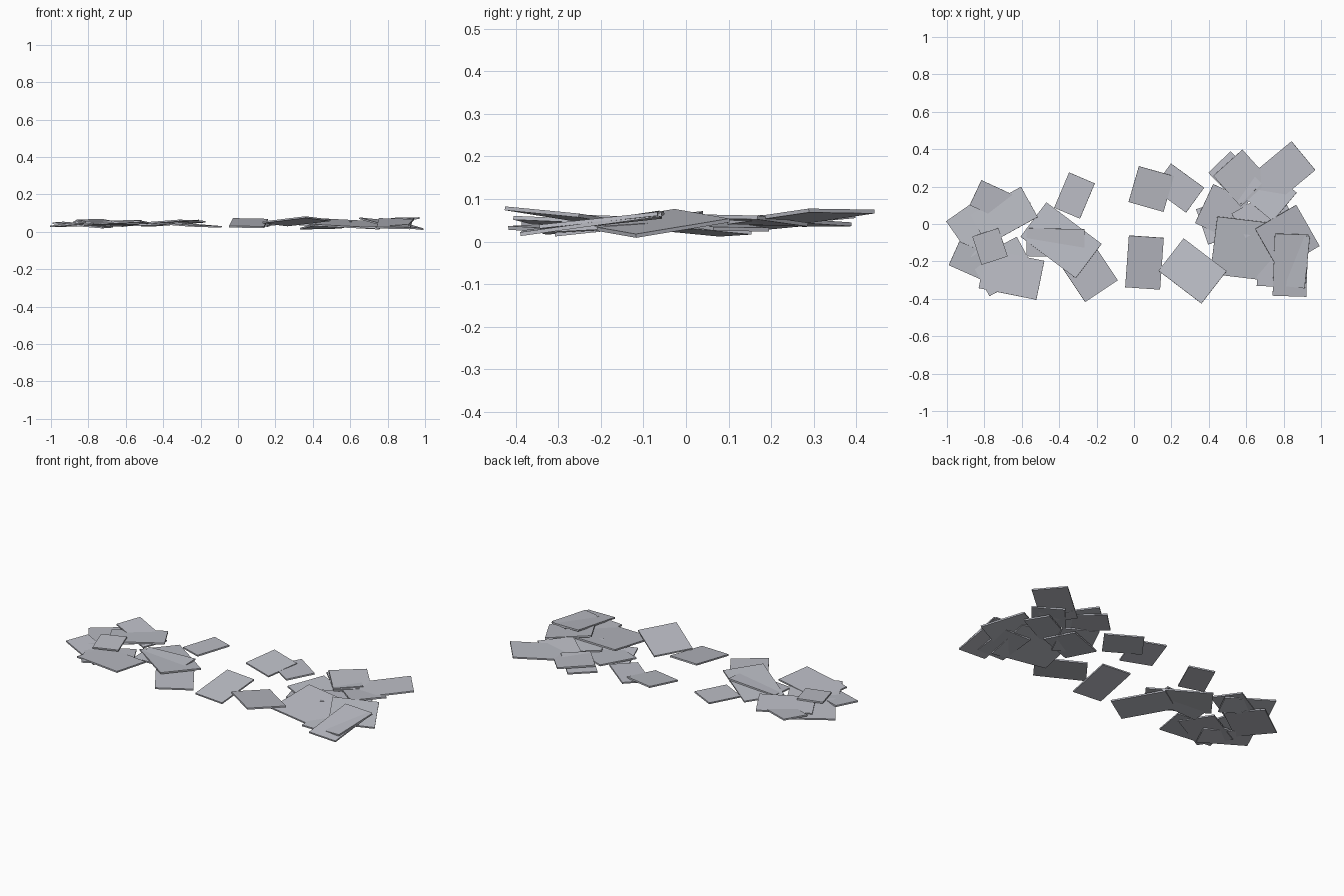
import bpy, math
from mathutils import Matrix, Vector

THICK = 0.009

slate = bpy.data.materials.new("pale slate grey")
slate.diffuse_color = (0.50, 0.51, 0.56, 1)


def plate(name, x, y, w, h, deg, z, gx, gy):
    """Thin rectangular tile, turned about z and tilted to slopes gx, gy."""
    bpy.ops.mesh.primitive_cube_add(size=1)
    ob = bpy.context.object
    ob.name = name
    normal = Vector((-gx, -gy, 1)).normalized()
    tilt = Vector((0, 0, 1)).rotation_difference(normal).to_matrix().to_4x4()
    ob.matrix_world = (Matrix.Translation((x, y, z)) @ tilt
                       @ Matrix.Rotation(math.radians(deg), 4, 'Z')
                       @ Matrix.Diagonal((w, h, THICK, 1)))
    ob.data.materials.append(slate)


# x, y, width, depth, turn, height, slope x, slope y
left_pile = [
    (-.716, .107, .29, .148, -25, .046, -.05, .08),
    (-.695, .043, .31, .185, 29, .050, .05, -.05),
    (-.835, -.010, .25, .235, 35, .038, .05, -.03),
    (-.830, -.215, .29, .14, -24, .036, -.06, .06),
    (-.770, -.120, .147, .16, 18, .058, .0, .06),
    (-.655, -.270, .315, .213, -11.5, .044, .04, -.05),
    (-.700, -.227, .28, .21, 28.5, .038, .02, -.04),
    (-.390, -.087, .37, .23, -37, .046, .03, -.06),
    (-.420, -.100, .31, .15, -1, .046, .05, .06),
    (-.260, -.230, .21, .31, 33.7, .036, -.05, .02),
    (-.318, .152, .15, .205, -23, .050, .08, .02),
]

middle_strays = [
    (.092, .187, .195, .20, -16, .046, -.03, .11),
    (.238, .192, .22, .165, -36, .045, .09, .03),
    (.056, -.206, .187, .28, -4, .046, -.01, .15),
    (.313, -.251, .29, .22, -37.5, .056, .03, -.12),
]

right_pile = [
    (.791, .270, .20, .30, -50.4, .058, .08, .05),
    (.575, .246, .21, .22, 42, .054, -.06, .04),
    (.540, .245, .165, .24, 44, .046, .04, -.03),
    (.473, .022, .23, .20, 19, .028, .05, -.08),
    (.470, .065, .21, .23, -25, .038, -.03, .06),
    (.600, -.134, .35, .31, -7, .042, -.04, .11),
    (.820, -.072, .255, .255, -60, .043, -.15, .08),
    (.837, -.220, .18, .335, -2, .043, -.02, .14),
    (.877, -.200, .10, .28, -6, .047, .08, .10),
    (.750, -.210, .175, .25, -3, .030, .03, .05),
    (.735, .150, .185, .20, -40, .050, .06, -.07),
    (.680, .060, .28, .15, 30, .040, -.06, -.05),
]

for label, pile in (("left_plate", left_pile), ("middle_plate", middle_strays),
                    ("right_plate", right_pile)):
    for i, row in enumerate(pile, 1):
        plate(f"{label}_{i}", *row)
